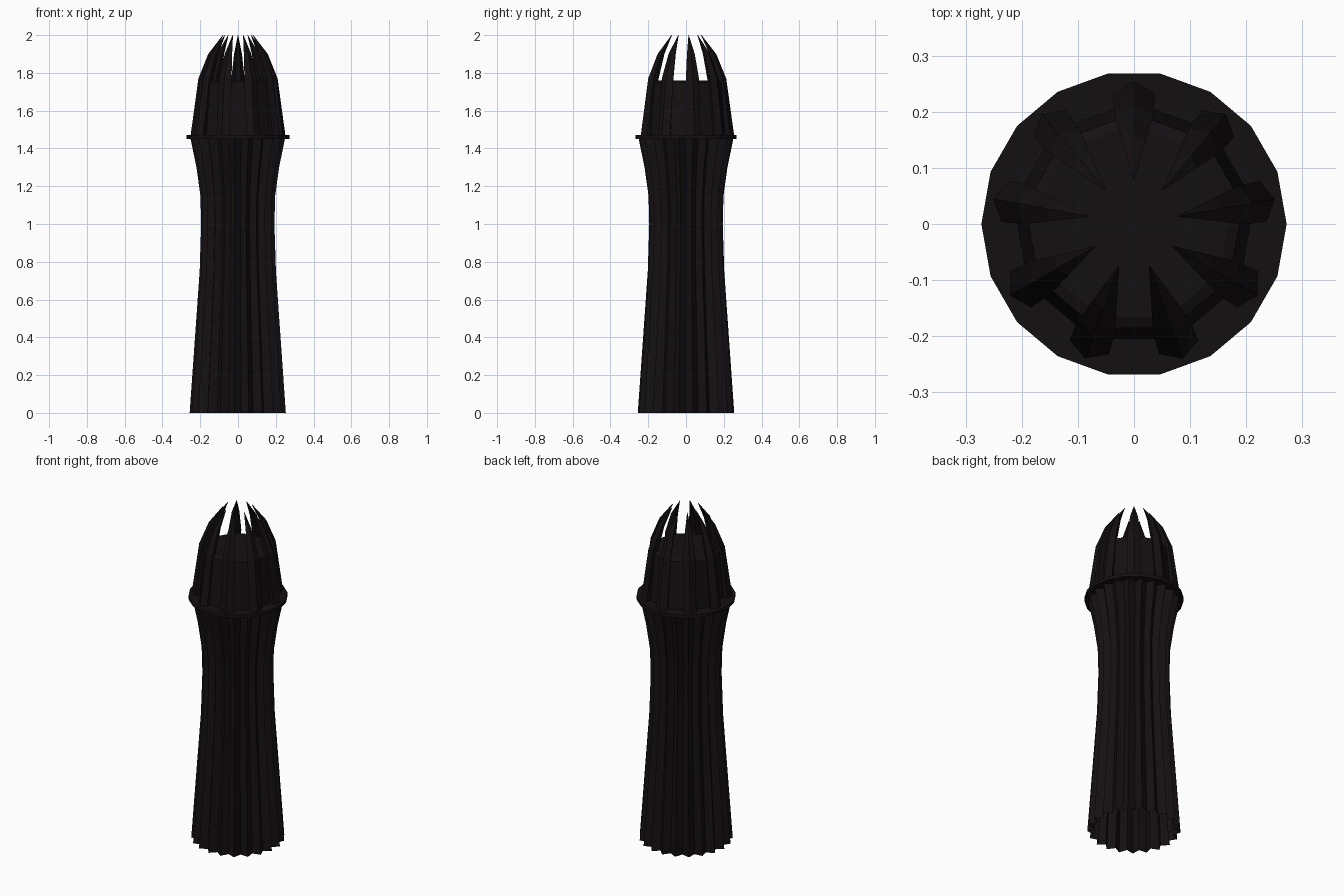
import bpy
import bmesh
from math import sin, cos, pi, radians

if "Cube" in bpy.data.objects:
    bpy.data.objects.remove(bpy.data.objects["Cube"])

mat = bpy.data.materials.new("dark_iron")
mat.diffuse_color = (0.007, 0.005, 0.006, 1)
mat.use_nodes = True
mat.node_tree.nodes["Principled BSDF"].inputs["Base Color"].default_value = mat.diffuse_color


def loft(name, rings, capped=True):
    """Skin a stack of equal-length point rings, optionally capping both ends."""
    bm = bmesh.new()
    rows = [[bm.verts.new(p) for p in ring] for ring in rings]
    n = len(rows[0])
    for a, b in zip(rows, rows[1:]):
        for i in range(n):
            j = (i + 1) % n
            bm.faces.new((a[i], a[j], b[j], b[i]))
    if capped:
        bm.faces.new(rows[0][::-1])
        bm.faces.new(rows[-1])
        bmesh.ops.recalc_face_normals(bm, faces=bm.faces)
    mesh = bpy.data.meshes.new(name)
    bm.to_mesh(mesh)
    bm.free()
    mesh.materials.append(mat)
    ob = bpy.data.objects.new(name, mesh)
    bpy.context.collection.objects.link(ob)
    return ob


def polygon(n, r, z, start=0.0):
    return [(r * cos(start + 2 * pi * i / n), r * sin(start + 2 * pi * i / n), z)
            for i in range(n)]


# Fluted shaft: open zigzag tube with sharp ridges, pinched at the waist
FLUTES = 21


def zigzag(r, z):
    pts = []
    for i in range(2 * FLUTES):
        a = pi + i * pi / FLUTES
        k = r if i % 2 == 0 else r * 0.86
        pts.append((k * cos(a), k * sin(a), z))
    return pts


shaft_profile = [(0.256, 0), (0.203, 0.75), (0.195, 1.0), (0.199, 1.15),
                 (0.22, 1.3), (0.252, 1.455)]
loft("fluted_shaft", [zigzag(r, z) for r, z in shaft_profile], capped=False)

# Thin collar plate
loft("collar", [polygon(18, 0.272, z) for z in (1.45, 1.47)])

# Nine-sided cup inside the claws
cup_profile = [(0.218, 1.46), (0.197, 1.75), (0.176, 1.76)]
loft("inner_cup", [polygon(9, r, z, pi / 2) for r, z in cup_profile])

# Nine curved claws: outer radius, inner radius, half width, height
claw_profile = [(0.256, 0.19, 0.037, 1.46), (0.213, 0.16, 0.035, 1.77),
                (0.16, 0.125, 0.021, 1.9), (0.082, 0.079, 0.001, 2.0)]
for k in range(9):
    a = radians(90 + 40 * k)
    rings = []
    for out, inn, w, z in claw_profile:
        shoulder = out - 0.33 * (out - inn)
        section = [(out, 0), (shoulder, w), (inn, w * 0.45),
                   (inn, -w * 0.45), (shoulder, -w)]
        rings.append([(u * cos(a) - v * sin(a), u * sin(a) + v * cos(a), z)
                      for u, v in section])
    loft(f"claw_{k + 1}", rings)
